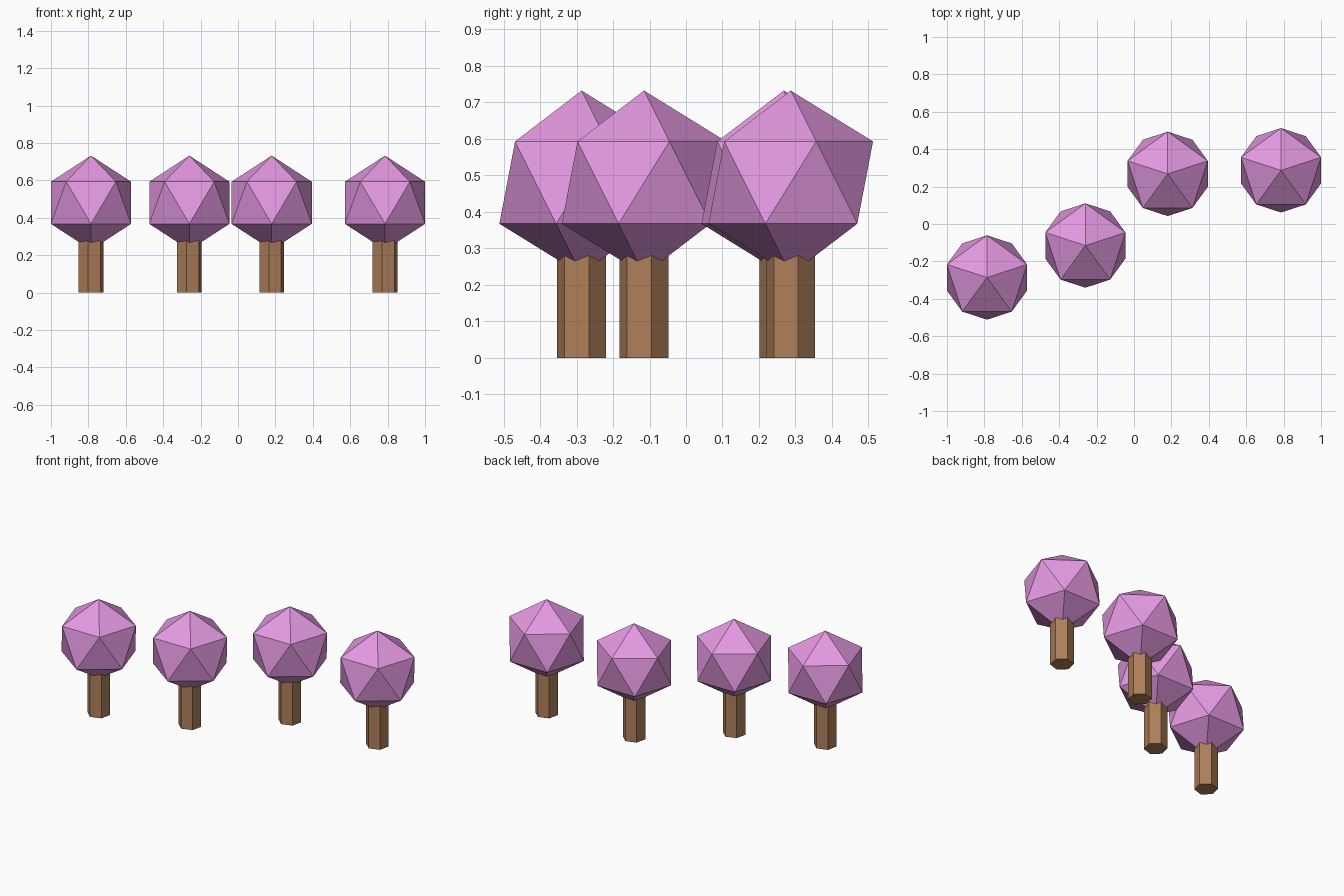
import bpy
from math import radians

if "Cube" in bpy.data.objects:
    bpy.data.objects.remove(bpy.data.objects["Cube"])

# Tree positions on the ground (x, y)
TREES = [(-0.786, -0.286), (-0.26, -0.115), (0.18, 0.268), (0.786, 0.287)]
CROWN_R, CROWN_Z = 0.252, 0.48
TRUNK_R, TRUNK_H = 0.0687, 0.31


def material(name, color):
    mat = bpy.data.materials.new(name)
    mat.diffuse_color = color
    mat.use_nodes = True
    mat.node_tree.nodes["Principled BSDF"].inputs["Base Color"].default_value = mat.diffuse_color
    return mat


def finish(name, mat):
    obj = bpy.context.object
    obj.name = name
    obj.data.materials.append(mat)


bark = material("bark", (0.42, 0.21, 0.10, 1))
blossom = material("blossom", (0.78, 0.32, 0.76, 1))

for i, (x, y) in enumerate(TREES, 1):
    # Six-sided trunk, top hidden inside the crown; one corner 17.4 degrees from +x
    bpy.ops.mesh.primitive_cylinder_add(
        vertices=6, radius=TRUNK_R, depth=TRUNK_H,
        location=(x, y, TRUNK_H / 2), rotation=(0, 0, radians(17.4 - 90)))
    finish(f"trunk_{i}", bark)

    # Icosahedral crown, an upper-ring corner pointing to the back
    bpy.ops.mesh.primitive_ico_sphere_add(
        subdivisions=1, radius=CROWN_R,
        location=(x, y, CROWN_Z), rotation=(0, 0, radians(90)))
    finish(f"crown_{i}", blossom)
